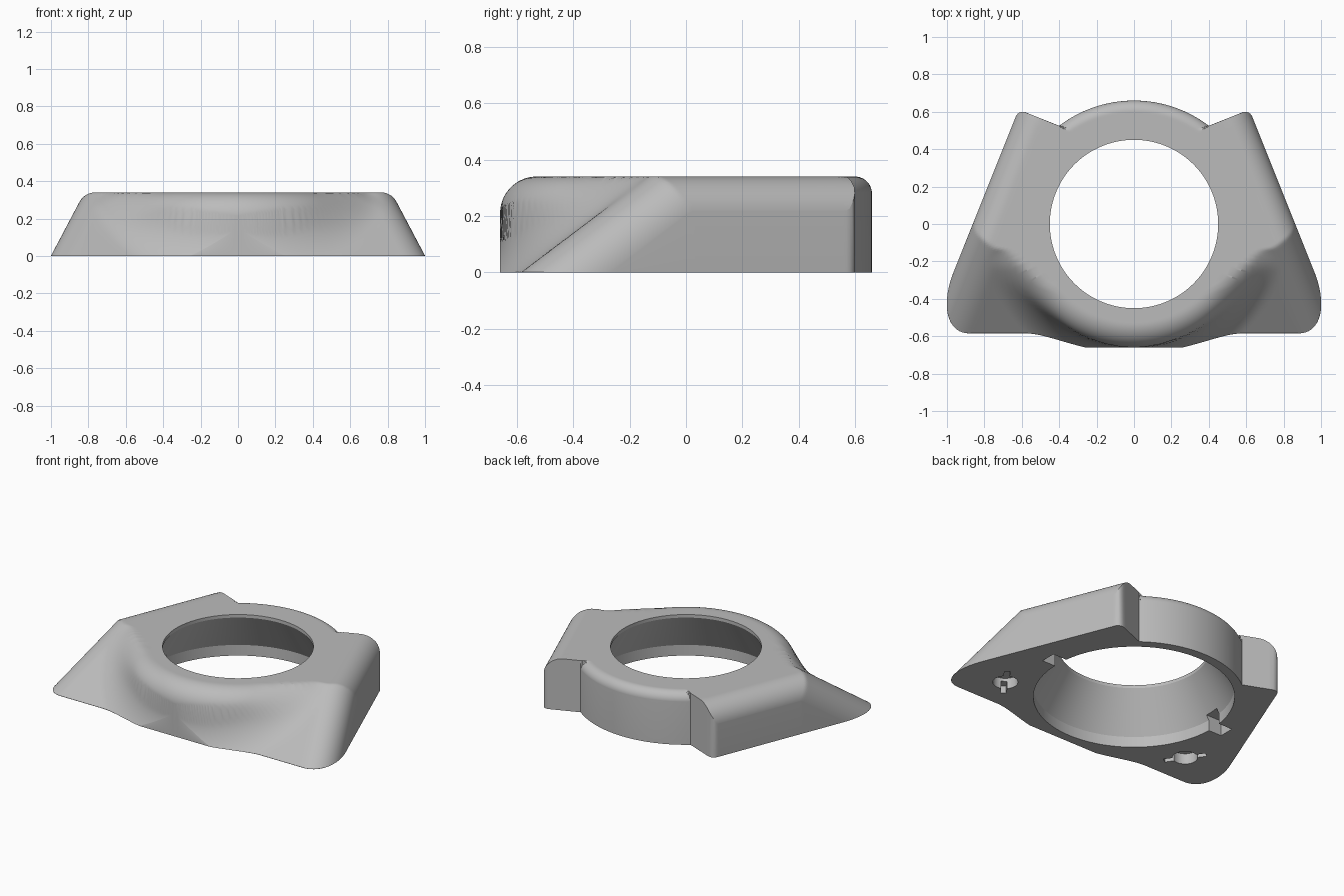
import bpy, bmesh
from math import sin, cos, pi, sqrt, hypot, atan2
from mathutils import Matrix, Vector

if "Cube" in bpy.data.objects:
    bpy.data.objects.remove(bpy.data.objects["Cube"])

TOP, RING, HOLE, SKIRT = 0.34, 0.66, 0.45, 0.6
STEPS, RINGS = 480, 34

grey = bpy.data.materials.new("plain grey")
grey.use_nodes = True
grey.diffuse_color = (0.5, 0.5, 0.5, 1)
grey.node_tree.nodes["Principled BSDF"].inputs["Base Color"].default_value = (0.5, 0.5, 0.5, 1)


def round_and(a, b, k):
    """Intersection of two solids with a rounded edge."""
    return min(-k, max(a, b)) + hypot(max(k + a, 0), max(k + b, 0))


def round_or(a, b, k):
    """Union of two solids with a hollow fillet."""
    return max(k, min(a, b)) - hypot(max(k - a, 0), max(k - b, 0))


def ramp(v, lo, hi):
    t = min(max((v - lo) / (hi - lo), 0), 1)
    return t * t * (3 - 2 * t)


def shell(x, y, z):
    """Signed field of the housing: negative inside."""
    x = abs(x)
    top = z - TOP
    side = (x + 0.4 * y - 0.862) / 1.077
    end = (y - 0.4 * x - 0.365) / 1.077
    slope = (z - 0.756 * (y + 0.585)) / 1.253
    back = ramp(y, -0.1, 0.3)
    ring = round_and(hypot(x, y) - RING, top, 0.13 - 0.07 * back)
    wing = max(round_and(side, top, 0.13), round_and(side, slope, 0.2),
               round_and(side, end, 0.04))
    cove = 0.001 + 0.16 * (1 - ramp(y, -0.25, 0.05))
    return max(round_or(ring, wing, cove), top, -y - RING)


def solve(inside, lo, hi):
    """Largest value between lo and hi that is still inside."""
    for _ in range(18):
        mid = (lo + hi) / 2
        lo, hi = (mid, hi) if inside(mid) else (lo, mid)
    return lo


def finish(name, bm):
    bmesh.ops.recalc_face_normals(bm, faces=bm.faces)
    mesh = bpy.data.meshes.new(name)
    bm.to_mesh(mesh)
    bm.free()
    mesh.materials.append(grey)
    ob = bpy.data.objects.new(name, mesh)
    bpy.context.collection.objects.link(ob)
    return ob


# Housing: radial sections running from the hole over the top and back below
notch = atan2(sqrt(RING ** 2 - 0.16), 0.4)
angles = [2 * pi * i / STEPS for i in range(STEPS)]
for corner in (notch, pi - notch):
    nearest = min(range(STEPS), key=lambda i: abs(angles[i] - corner))
    angles[nearest] = corner

bm = bmesh.new()
sections = []
for a in angles:
    c, s = cos(a), sin(a)
    rim = solve(lambda r: shell(r * c, r * s, 0) <= 0, 0.62, 1.3)
    points = []
    for j in range(RINGS + 1):
        t = 1 - (1 - j / RINGS) ** 2
        r = HOLE + (rim - 0.0002 - HOLE) * t
        z = solve(lambda h: shell(r * c, r * s, h) <= 0, 0, TOP + 0.001)
        points.append((r, max(min(z, TOP), 0.001)))
    points += [(rim, 0), (SKIRT, 0), (SKIRT, 0.07), (HOLE, 0.32)]
    sections.append([bm.verts.new((r * c, r * s, z)) for r, z in points])

for k, one in enumerate(sections):
    two = sections[(k + 1) % STEPS]
    for j in range(len(one)):
        n = (j + 1) % len(one)
        bm.faces.new((one[j], one[n], two[n], two[j]))
housing = finish("housing", bm)


def cutter_box(bm, place, turn, size):
    m = Matrix.Translation(place) @ Matrix.Rotation(turn, 4, 'Z') @ Matrix.Diagonal(Vector(size + (1,)))
    bmesh.ops.create_cube(bm, size=1, matrix=m)


# Underside recesses: screw holes, keyhole slots and locking notches
holes, slots, notches = bmesh.new(), bmesh.new(), bmesh.new()
for side in (-1, 1):
    bmesh.ops.create_cone(holes, cap_ends=True, segments=32, radius1=0.075, radius2=0.075,
                          depth=0.14, matrix=Matrix.Translation((side * 0.7, -0.36, 0)))
    cutter_box(slots, (side * 0.7, -0.36, 0), -side * 0.6, (0.035, 0.26, 0.1))
    cutter_box(notches, (side * 0.62, 0.03, 0), 0, (0.15, 0.1, 0.2))

bpy.context.view_layer.objects.active = housing
housing.select_set(True)
for name, cut in (("screw_hole_cutter", holes), ("slot_cutter", slots), ("notch_cutter", notches)):
    cutter = finish(name, cut)
    cutter.hide_render = True
    mod = housing.modifiers.new(name, 'BOOLEAN')
    mod.operation, mod.solver, mod.object = 'DIFFERENCE', 'EXACT', cutter
    bpy.ops.object.modifier_apply(modifier=mod.name)
    bpy.data.objects.remove(cutter)

bpy.ops.object.shade_smooth_by_angle(angle=0.5)
